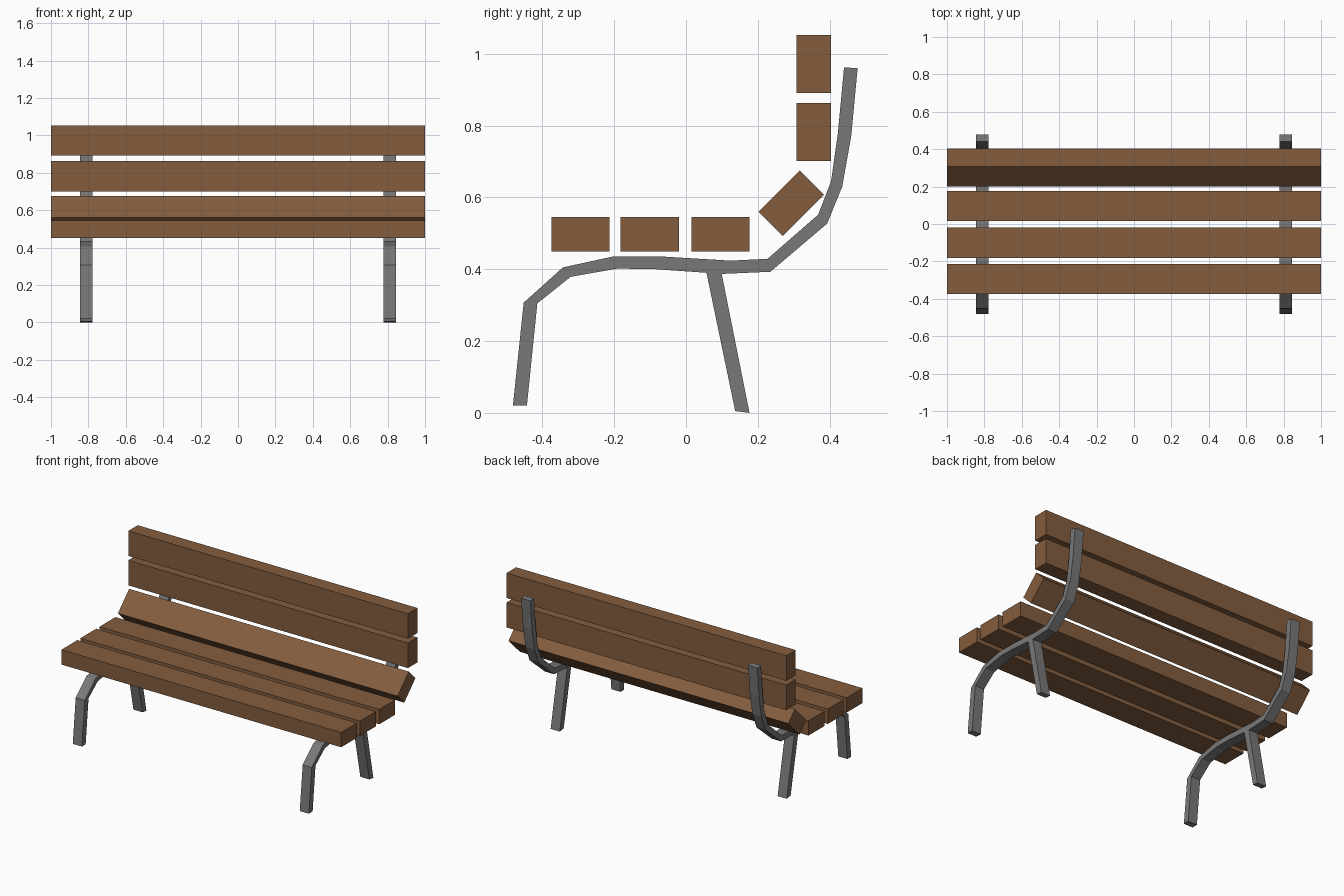
import bpy, bmesh, math

if "Cube" in bpy.data.objects:
    bpy.data.objects.remove(bpy.data.objects["Cube"])


def material(name, color):
    m = bpy.data.materials.new(name)
    m.diffuse_color = (*color, 1)
    m.use_nodes = True
    m.node_tree.nodes["Principled BSDF"].inputs["Base Color"].default_value = m.diffuse_color
    return m


wood = material("brown_wood", (0.23, 0.11, 0.048))
metal = material("grey_metal", (0.19, 0.19, 0.19))


def bar(name, upper, lower, x0, x1, mat, mirror=False):
    """Sweep between two (y, z) outlines, with thickness from x0 to x1."""
    bm = bmesh.new()
    rings = [[bm.verts.new((x, *p)) for x, p in ((x0, u), (x1, u), (x1, l), (x0, l))]
             for u, l in zip(upper, lower)]
    for a, b in zip(rings, rings[1:]):
        for i in range(4):
            j = (i + 1) % 4
            bm.faces.new((a[i], a[j], b[j], b[i]))
    bm.faces.new(rings[0])
    bm.faces.new(rings[-1])
    bmesh.ops.recalc_face_normals(bm, faces=bm.faces)
    me = bpy.data.meshes.new(name)
    bm.to_mesh(me)
    bm.free()
    me.materials.append(mat)
    ob = bpy.data.objects.new(name, me)
    bpy.context.collection.objects.link(ob)
    if mirror:
        ob.modifiers.new("mirror", 'MIRROR').use_axis[0] = True
    return ob


def slat(name, y, z, tilt):
    """Full-width plank, 0.162 wide and 0.096 thick, centred at (y, z)."""
    c, s = math.cos(math.radians(tilt)), math.sin(math.radians(tilt))
    w, t = 0.081, 0.048
    pt = lambda u, v: (y + u * c - v * s, z + u * s + v * c)
    bar(name, [pt(-w, t), pt(w, t)], [pt(-w, -t), pt(w, -t)], -1, 1, wood)


# Seat slats
for i, y in enumerate((-0.294, -0.101, 0.096)):
    slat(f"seat_slat_{i + 1}", y, 0.498, 0)

# Tilted lumbar slat and upright back slats
slat("lumbar_slat", 0.293, 0.584, 45)
slat("back_slat_lower", 0.356, 0.782, 90)
slat("back_slat_upper", 0.356, 0.972, 90)

# Bent side frames: front leg, seat rail and back support in one bar
top = [(-0.482, 0.02), (-0.452, 0.307), (-0.343, 0.405), (-0.201, 0.436),
       (-0.076, 0.436), (0.124, 0.424), (0.227, 0.429), (0.368, 0.552),
       (0.404, 0.645), (0.423, 0.78), (0.440, 0.962)]
bottom = [(-0.443, 0.02), (-0.414, 0.305), (-0.321, 0.379), (-0.190, 0.402),
          (-0.082, 0.400), (0.101, 0.387), (0.235, 0.393), (0.393, 0.527),
          (0.435, 0.63), (0.460, 0.77), (0.478, 0.960)]
bar("side_frame", top, bottom, 0.779, 0.844, metal, mirror=True)

# Splayed rear legs
bar("rear_leg", [(0.056, 0.395), (0.137, 0.005)], [(0.098, 0.395), (0.177, 0.0)],
    0.779, 0.844, metal, mirror=True)
